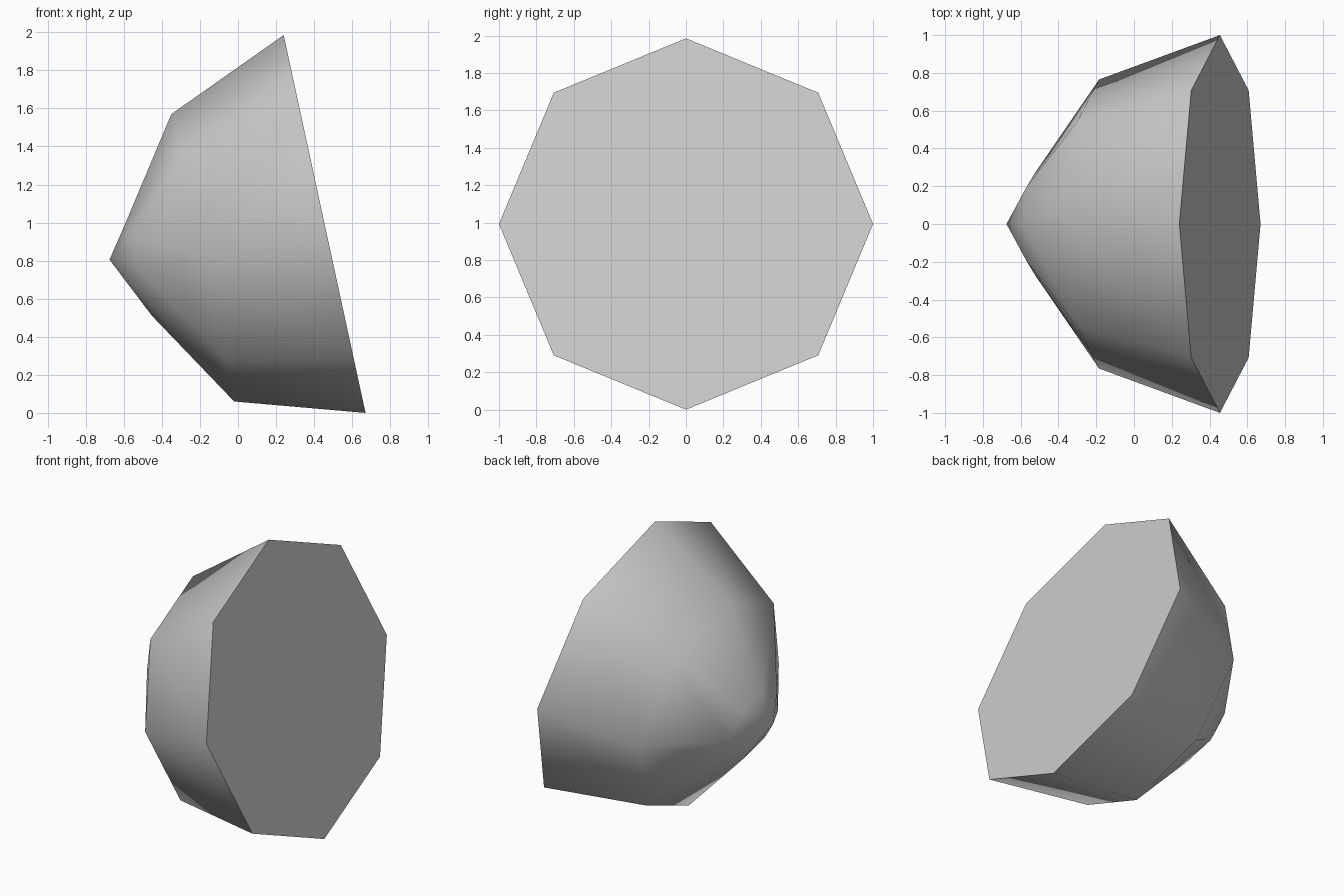
import bpy, bmesh, math
from mathutils import Vector

cube = bpy.data.objects.get("Cube")
if cube:
    bpy.data.objects.remove(cube, do_unlink=True)

SIDES = 8

# Plain grey material
grey = bpy.data.materials.new("light_grey")
grey.use_nodes = True
color = (0.6, 0.6, 0.6, 1)
grey.diffuse_color = color
grey.node_tree.nodes["Principled BSDF"].inputs["Base Color"].default_value = color

bm = bmesh.new()


def tilted_ring(low, high, radius_y):
    """Octagon spanning two (x, z) points in the middle plane."""
    low, high = (Vector((p[0], 0, p[1])) for p in (low, high))
    centre, half = (low + high) / 2, (high - low) / 2
    angles = [2 * math.pi * i / SIDES for i in range(SIDES)]
    return [bm.verts.new(centre + half * math.cos(a) + Vector((0, radius_y * math.sin(a), 0)))
            for a in angles]


# Rim, shoulder and crown rings of the tilted dome
rings = [
    tilted_ring((0.67, 0.0), (0.24, 1.985), 1.0),
    tilted_ring((-0.02, 0.06), (-0.35, 1.57), 0.765),
    tilted_ring((-0.452, 0.51), (-0.59, 1.0), 0.275),
]
tip = bm.verts.new((-0.675, 0, 0.805))

# Walls between rings, fan to the tip, and the flat cap
for i in range(SIDES):
    j = (i + 1) % SIDES
    for a, b in zip(rings, rings[1:]):
        bm.faces.new((a[i], a[j], b[j], b[i]))
    bm.faces.new((rings[-1][i], rings[-1][j], tip))
bm.faces.new(rings[0])
bmesh.ops.recalc_face_normals(bm, faces=bm.faces)

mesh = bpy.data.meshes.new("faceted_dome")
bm.to_mesh(mesh)
bm.free()
mesh.materials.append(grey)
dome = bpy.data.objects.new("faceted_dome", mesh)
bpy.context.collection.objects.link(dome)

# Smooth dome with a crisp rim
bpy.context.view_layer.objects.active = dome
dome.select_set(True)
bpy.ops.object.shade_smooth_by_angle(angle=math.radians(70))
